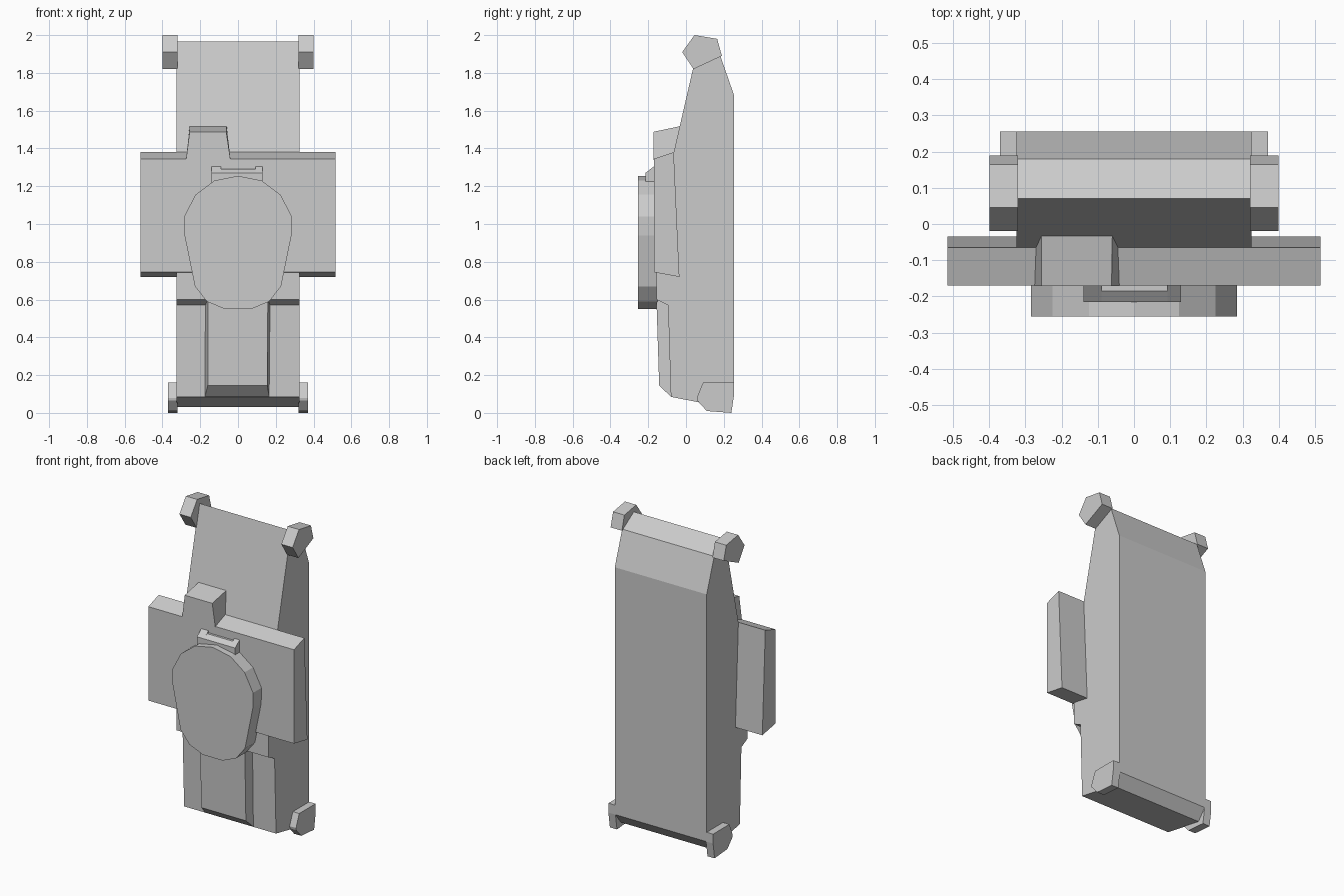
import bpy, bmesh
from mathutils import Vector

if "Cube" in bpy.data.objects:
    bpy.data.objects.remove(bpy.data.objects["Cube"])


def make_object(name, bm):
    bmesh.ops.recalc_face_normals(bm, faces=bm.faces)
    mesh = bpy.data.meshes.new(name)
    bm.to_mesh(mesh)
    bm.free()
    obj = bpy.data.objects.new(name, mesh)
    bpy.context.collection.objects.link(obj)
    return obj


def prism(name, outline, direction):
    """Extrude a closed 3D outline along a direction."""
    bm = bmesh.new()
    face = bm.faces.new([bm.verts.new(p) for p in outline])
    result = bmesh.ops.extrude_face_region(bm, geom=[face], use_keep_orig=True)
    verts = [e for e in result["geom"] if isinstance(e, bmesh.types.BMVert)]
    bmesh.ops.translate(bm, verts=verts, vec=Vector(direction))
    return make_object(name, bm)


def side_prism(name, profile, x0, x1):
    return prism(name, [(x0, y, z) for y, z in profile], (x1 - x0, 0, 0))


def tapered(name, stations):
    """Loft through (left x, right x, y, z) stations around a closed loop."""
    bm = bmesh.new()
    left = [bm.verts.new((a, y, z)) for a, b, y, z in stations]
    right = [bm.verts.new((b, y, z)) for a, b, y, z in stations]
    bm.faces.new(left)
    bm.faces.new(right)
    n = len(stations)
    for i in range(n):
        j = (i + 1) % n
        bm.faces.new((left[i], left[j], right[j], right[i]))
    return make_object(name, bm)


# Main slab with sloped upper front and bevelled back ends
side_prism("main_body", [
    (0.07, 1.965), (0.18, 1.895), (0.255, 1.68), (0.255, 0.10),
    (0.20, 0.03), (-0.08, 0.085), (-0.095, 0.57), (-0.155, 0.60),
    (-0.155, 1.00), (-0.065, 1.38)], -0.325, 0.325)

# Wide cross plate
side_prism("cross_plate", [
    (-0.17, 1.345), (-0.065, 1.38), (-0.035, 0.72), (-0.17, 0.745)],
    -0.515, 0.515)

# Upper corner lugs and lower feet, mirrored left and right
top_lug = [(-0.02, 1.91), (0.045, 2.0), (0.165, 1.98), (0.19, 1.89), (0.04, 1.82)]
foot = [(0.057, 0.08), (0.09, 0.16), (0.255, 0.16), (0.255, 0.10),
        (0.24, 0.0), (0.11, 0.01), (0.06, 0.065)]
for side, s in (("left", -1), ("right", 1)):
    side_prism("top_lug_" + side, top_lug, s * 0.32, s * 0.40)
    side_prism("foot_" + side, foot, s * 0.32, s * 0.37)

# Raised lower centre panel with chamfered sides and bottom
tapered("lower_panel", [
    (-0.16, 0.158, -0.157, 0.61), (-0.16, 0.155, -0.142, 0.145),
    (-0.175, 0.165, -0.079, 0.085), (-0.175, 0.172, -0.085, 0.61)])

# Offset block rising above the plate
tapered("upper_block", [
    (-0.275, -0.04, -0.172, 1.34), (-0.256, -0.062, -0.172, 1.488),
    (-0.256, -0.06, -0.03, 1.518), (-0.275, -0.04, -0.03, 1.34)])

# Faceted oval front disc
oval = [(0.0, 1.255), (0.125, 1.23), (0.225, 1.155), (0.285, 1.04),
        (0.283, 0.94), (0.228, 0.67), (0.165, 0.59), (0.07, 0.55)]
loop = oval + [(-x, z) for x, z in reversed(oval[1:])]
prism("front_disc", [(x, -0.255, z) for x, z in loop], (0, 0.105, 0))

# Notched clip above the disc
raised = [(-0.215, 1.20), (-0.215, 1.27), (-0.17, 1.305), (-0.15, 1.305), (-0.15, 1.20)]
recess = [(-0.215, 1.20), (-0.215, 1.27), (-0.185, 1.292), (-0.15, 1.292), (-0.15, 1.20)]
side_prism("clip_left", raised, -0.14, -0.09)
side_prism("clip_middle", recess, -0.09, 0.093)
side_prism("clip_right", raised, 0.093, 0.13)
